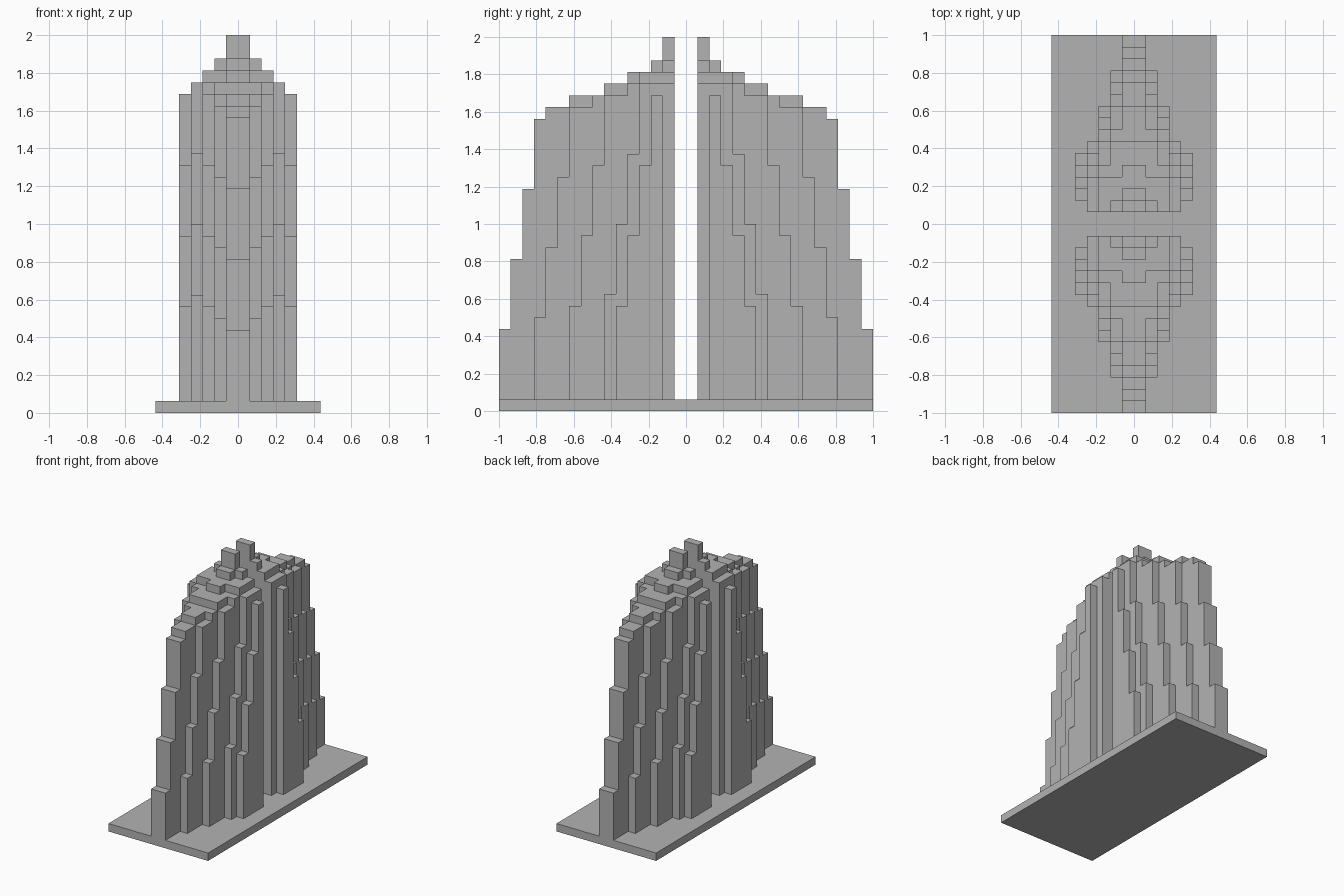
import bpy
import bmesh

if "Cube" in bpy.data.objects:
    bpy.data.objects.remove(bpy.data.objects["Cube"], do_unlink=True)

U = 0.0625  # one block

stone = bpy.data.materials.new("stone_grey")
stone.use_nodes = True
GREY = (0.45, 0.45, 0.45, 1)
stone.diffuse_color = GREY
stone.node_tree.nodes["Principled BSDF"].inputs["Base Color"].default_value = GREY

# Stepped profiles from the spine outwards: (distance from middle, top) in blocks,
# each step reaching inwards to the next one
PROFILES = [
    [(16, 7), (15, 13), (14, 19), (13, 25), (12, 26), (10, 27), (7, 28), (5, 29), (3, 30), (2, 32), (1, 0)],
    [(13, 8), (12, 14), (11, 20), (10, 26), (8, 27), (7, 28), (4, 29), (2, 30), (1, 0)],
    [(10, 9), (9, 15), (8, 21), (7, 27), (5, 28), (4, 29), (1, 0)],
    [(7, 10), (6, 16), (5, 22), (4, 28), (1, 0)],
    [(6, 9), (5, 15), (4, 21), (3, 27), (2, 0)],
]


def height(ix, iy):
    """Top of the block column at cell ix, iy; never below the base."""
    k = ix if ix >= 0 else -ix - 1
    top = 1
    if k < len(PROFILES):
        for start, z in PROFILES[k]:
            if iy < start:
                top = max(z, 1)
    return top


def finish(name, bm):
    bmesh.ops.remove_doubles(bm, verts=bm.verts, dist=0.0001)
    bmesh.ops.recalc_face_normals(bm, faces=bm.faces)
    mesh = bpy.data.meshes.new(name)
    bm.to_mesh(mesh)
    bm.free()
    mesh.materials.append(stone)
    obj = bpy.data.objects.new(name, mesh)
    bpy.context.collection.objects.link(obj)
    return obj


def tower(name, side):
    """Half of the stepped tower; side is -1 for front, 1 for back."""
    bm = bmesh.new()

    def quad(*corners):
        pts = [(x * U, side * y * U, z * U) for x, y, z in corners]
        bm.faces.new([bm.verts.new(p) for p in pts])

    for ix in range(-5, 5):
        for iy in range(1, 16):
            h = height(ix, iy)
            if h == 1:
                continue
            a, b, c, d = (ix, iy), (ix + 1, iy), (ix + 1, iy + 1), (ix, iy + 1)
            quad(*[(*p, h) for p in (a, b, c, d)])
            quad(*[(*p, 1) for p in (d, c, b, a)])
            # Walls down to each lower neighbour
            for p, q, dx, dy in ((a, b, 0, -1), (b, c, 1, 0), (c, d, 0, 1), (d, a, -1, 0)):
                low = height(ix + dx, iy + dy)
                if low < h:
                    quad((*p, low), (*q, low), (*q, h), (*p, h))
    return finish(name, bm)


# Base plate
bm = bmesh.new()
bmesh.ops.create_cube(bm, size=1)
for v in bm.verts:
    v.co.x *= 14 * U
    v.co.y *= 32 * U
    v.co.z = (v.co.z + 0.5) * U
finish("base_plate", bm)

# Two facing halves with a narrow gap between them
tower("front_tower", -1)
tower("back_tower", 1)
